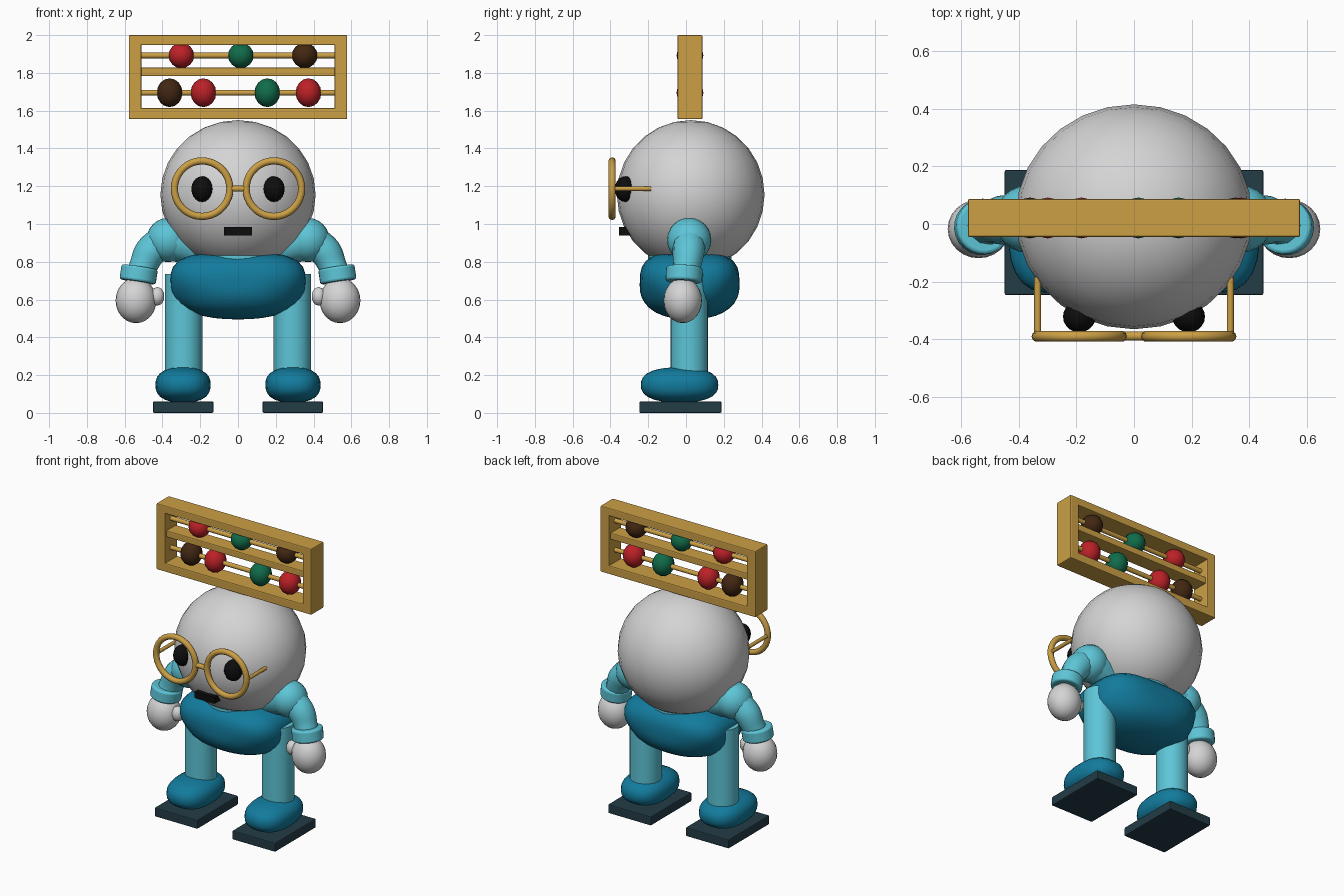
import bpy, math
from mathutils import Vector

cube = bpy.data.objects.get("Cube")
if cube:
    bpy.data.objects.remove(cube, do_unlink=True)


def material(name, r, g, b):
    m = bpy.data.materials.new(name)
    m.use_nodes = True
    m.diffuse_color = (r, g, b, 1)
    bsdf = next(n for n in m.node_tree.nodes if n.type == 'BSDF_PRINCIPLED')
    bsdf.inputs["Base Color"].default_value = (r, g, b, 1)
    return m


GREY = material("light grey", .66, .66, .67)
CYAN = material("light cyan", .11, .56, .68)
TEAL = material("deep teal", .006, .2, .34)
SLATE = material("dark slate", .017, .045, .062)
GOLD = material("gold", .6, .35, .06)
RED = material("red", .5, .015, .02)
GREEN = material("green", .005, .15, .07)
BROWN = material("brown", .055, .02, .006)
BLACK = material("black", .004, .004, .004)


def finish(name, mat, smooth=True):
    o = bpy.context.object
    o.name = name
    o.data.materials.append(mat)
    if smooth:
        bpy.ops.object.shade_smooth_by_angle(angle=math.radians(40))
    return o


def ball(name, mat, loc, radii, segs=24, power=2, top_power=None):
    """Ellipsoid; a power above 2 squares it off into a cushion."""
    bpy.ops.mesh.primitive_uv_sphere_add(segments=segs, ring_count=segs // 2, location=loc)
    o = bpy.context.object
    top_power = top_power or power
    for v in o.data.vertices:
        t = min(1, max(0, v.co.z * 2 + .5))
        n = power + (top_power - power) * t
        length = sum(abs(c) ** n for c in v.co) ** (1 / n)
        v.co = Vector([c / length * r for c, r in zip(v.co, radii)])
    return finish(name, mat)


def box(name, mat, lo, hi, bevel=.006):
    lo, hi = Vector(lo), Vector(hi)
    bpy.ops.mesh.primitive_cube_add(size=1, location=(lo + hi) / 2)
    o = bpy.context.object
    for v in o.data.vertices:
        v.co = v.co * (hi - lo)
    if bevel:
        b = o.modifiers.new("soft edge", 'BEVEL')
        b.width, b.segments = bevel, 2
    return finish(name, mat, False)


def rod(name, mat, a, b, radius, sides=16, bevel=0):
    a, b = Vector(a), Vector(b)
    bpy.ops.mesh.primitive_cylinder_add(vertices=sides, radius=radius, depth=(b - a).length,
                                        location=(a + b) / 2)
    o = bpy.context.object
    o.rotation_euler = (b - a).to_track_quat('Z', 'Y').to_euler()
    if bevel:
        m = o.modifiers.new("soft edge", 'BEVEL')
        m.width, m.segments, m.limit_method = bevel, 3, 'ANGLE'
    return finish(name, mat)


def tube(name, mat, points):
    """Curved tapering tube through (x, y, z, radius) points."""
    c = bpy.data.curves.new(name, 'CURVE')
    c.dimensions, c.bevel_depth, c.bevel_resolution = '3D', 1, 4
    c.resolution_u, c.use_fill_caps = 6, True
    s = c.splines.new('BEZIER')
    s.bezier_points.add(len(points) - 1)
    for p, (x, y, z, r) in zip(s.bezier_points, points):
        p.co, p.radius = (x, y, z), r
        p.handle_left_type = p.handle_right_type = 'AUTO'
    o = bpy.data.objects.new(name, c)
    bpy.context.collection.objects.link(o)
    c.materials.append(mat)


# Head, neck and body
ball("head", GREY, (0, .025, 1.155), (.411, .391, .395), 28)
rod("neck", CYAN, (0, .02, .74), (0, .02, .86), .22, 24)
ball("body", TEAL, (0, .019, .673), (.36, .264, .178), 36, 2.3, 3.4)

# Mouth
box("mouth", BLACK, (-.075, -.355, .94), (.073, -.28, .983), 0)

# Glasses bridge
rod("glasses_bridge", GOLD, (-.05, -.39, 1.187), (.05, -.39, 1.187), .016)

for side, sx in (("left", 1), ("right", -1)):
    # Eyes and glasses
    ball(side + "_eye", BLACK, (sx * .19, -.322, 1.185), (.057, .055, .068), 20)
    bpy.ops.mesh.primitive_torus_add(major_segments=36, minor_segments=10, major_radius=.147,
                                     minor_radius=.019, location=(sx * .19, -.391, 1.187),
                                     rotation=(math.pi / 2, 0, 0))
    finish(side + "_glasses_rim", GOLD)
    rod(side + "_glasses_temple", GOLD, (sx * .335, -.391, 1.187), (sx * .335, -.185, 1.187), .012)

    # Arms
    ball(side + "_shoulder", CYAN, (sx * .37, .017, .915), (.115, .117, .117))
    tube(side + "_upper_arm", CYAN, [(sx * .2, .017, .86, .09), (sx * .3, .017, .9, .105),
                                     (sx * .37, .017, .915, .11)])
    tube(side + "_forearm", CYAN, [(sx * .4, .017, .91, .085), (sx * .465, .013, .85, .085),
                                   (sx * .5, .005, .78, .075), (sx * .525, -.01, .72, .07)])
    rod(side + "_cuff", CYAN, (sx * .52, -.008, .772), (sx * .532, -.012, .694), .097, 24, .012)
    ball(side + "_hand", GREY, (sx * .54, -.017, .595), (.108, .102, .12))
    ball(side + "_thumb", GREY, (sx * .427, -.03, .617), (.04, .042, .05), 10)

    # Legs and feet
    rod(side + "_leg", CYAN, (sx * .288, .017, .12), (sx * .288, .017, .735), .099, 24)
    ball(side + "_shoe", TEAL, (sx * .291, -.034, .148), (.146, .205, .093), 28, 2.5)
    box(side + "_sole", SLATE, (sx * .29 - .16, -.247, 0), (sx * .29 + .16, .188, .06))

# Abacus frame
Y0, Y1, YM = -.045, .087, .021
for name, z0, z1 in (("bottom", 1.555, 1.613), ("middle", 1.783, 1.828), ("top", 1.947, 2)):
    half = .515 if name == "middle" else .578
    inset = .015 if name == "middle" else 0
    box("abacus_" + name + "_rail", GOLD, (-half, Y0 + inset, z0), (half, Y1 - inset, z1))
for side, sx in (("left", 1), ("right", -1)):
    box("abacus_" + side + "_post", GOLD, (sx * .545 - .033, Y0, 1.555), (sx * .545 + .033, Y1, 2))

# Abacus rods and beads
rows = (("upper", 1.892, .067, ((-.3, RED), (.015, GREEN), (.353, BROWN))),
        ("lower", 1.695, .076, ((-.362, BROWN), (-.183, RED), (.155, GREEN), (.373, RED))))
for row, z, height, beads in rows:
    rod(row + "_abacus_rod", GOLD, (-.52, YM, z), (.52, YM, z), .015)
    for i, (x, mat) in enumerate(beads):
        ball(f"{row}_bead_{i + 1}", mat, (x, YM, z), (.068, .071, height), 16)
